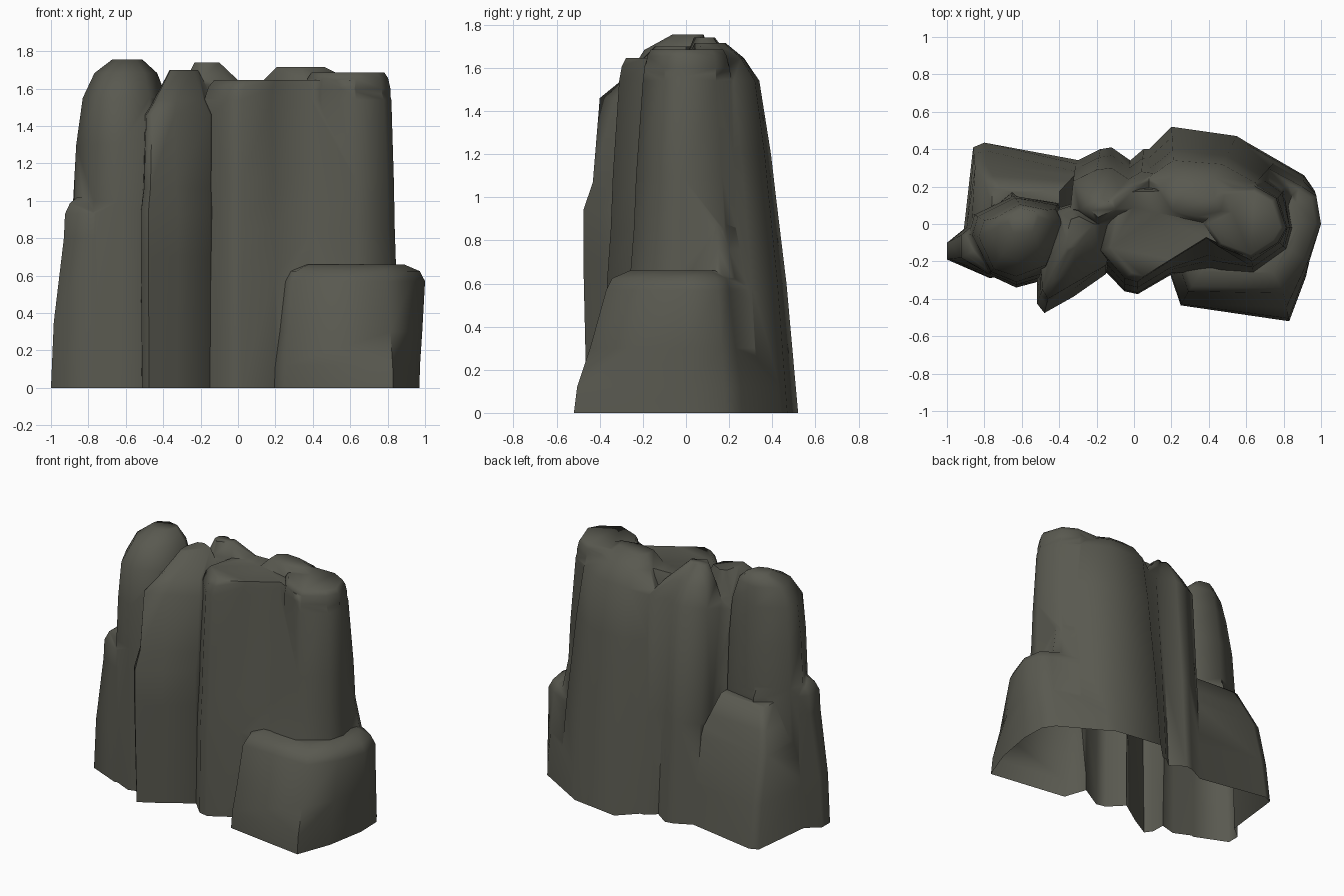
import bpy, bmesh, math
from mathutils import Vector

if "Cube" in bpy.data.objects:
    bpy.data.objects.remove(bpy.data.objects["Cube"])

rock = bpy.data.materials.new("dark_olive_stone")
rock.diffuse_color = (0.10, 0.10, 0.08, 1)
rock.use_nodes = True
rock.node_tree.nodes["Principled BSDF"].inputs["Base Color"].default_value = rock.diffuse_color
made = []


def column(name, base, top, levels, crown, shoulder=(0.65, 0.4)):
    """Loft from base outline to top outline. levels = (z, blend);
    crown = (z, centre x, centre y, scale) and shoulder = (rise, shrink) round off the top."""
    bm = bmesh.new()
    rings = []

    def ring(pts, z):
        rings.append([bm.verts.new((p.x, p.y, z)) for p in pts])

    b = [Vector(p) for p in base]
    t = [Vector(p) for p in top]
    first = [p.lerp(q, levels[0][1]) for p, q in zip(b, t)]
    ring(first, -0.1 - 0.013 * len(made))      # skirt, trimmed off at the ground later
    for z, k in levels:
        pts = [p.lerp(q, k) for p, q in zip(b, t)]
        ring(pts, z)
    cz, cx, cy, sc = crown
    c = Vector((cx, cy))
    z0 = levels[-1][0]
    for rise, shrink in (shoulder, (1, 1)):
        ring([p.lerp(c, (1 - sc) * shrink) for p in pts], z0 + (cz - z0) * rise)
    n = len(b)
    for lo, hi in zip(rings, rings[1:]):
        for i in range(n):
            j = (i + 1) % n
            bm.faces.new((lo[i], lo[j], hi[j], hi[i]))
    bm.faces.new(rings[0])
    bm.faces.new(rings[-1])
    bmesh.ops.recalc_face_normals(bm, faces=bm.faces)
    me = bpy.data.meshes.new(name)
    bm.to_mesh(me)
    bm.free()
    me.materials.append(rock)
    ob = bpy.data.objects.new(name, me)
    bpy.context.collection.objects.link(ob)
    made.append(ob)


# one continuous front wall running from the centre rib into the rounded right pillar
column("centre_and_right_wall",
       [(-.2, -.2), (-.05, -.36), (.02, -.375), (.2, -.27), (.42, -.27), (.64, -.27), (.82, -.14),
        (.85, -.02), (.82, .2), (.66, .32), (.3, .25), (-.1, .2)],
       [(-.18, -.14), (-.05, -.29), (.02, -.31), (.18, -.21), (.39, -.08), (.63, -.2), (.78, -.1),
        (.82, -.02), (.77, .14), (.65, .21), (.3, .2), (-.1, .19)],
       [(0, 0), (.6, .12), (.85, .4), (1.1, .55), (1.54, 1)], (1.645, .35, 0, .9))
# cap that lifts the right pillar above the wall
column("right_pillar_cap",
       [(.815, -.02), (.77, -.1), (.63, -.19), (.45, -.12), (.36, 0), (.43, .2), (.65, .2), (.76, .14)],
       [(.815, -.02), (.77, -.1), (.63, -.19), (.45, -.12), (.36, 0), (.43, .2), (.65, .2), (.76, .14)],
       [(0, 1), (1.6, 1)], (1.685, .59, 0, .86))
# tall left pillar
column("left_pillar",
       [(-.9, -.05), (-.78, -.27), (-.63, -.34), (-.48, -.3), (-.36, 0), (-.4, .12), (-.65, .16), (-.87, .06)],
       [(-.83, -.07), (-.75, -.24), (-.63, -.28), (-.47, -.22), (-.38, 0), (-.42, .08), (-.62, .12), (-.8, .02)],
       [(0, 0), (1.0, .25), (1.3, .5), (1.55, 1)], (1.755, -.585, .06, .36))
# low buttress on the far left
column("left_buttress",
       [(-1, -.1), (-1, -.19), (-.77, -.29), (-.6, -.25), (-.55, .1), (-.64, .19)],
       [(-.925, -.06), (-.925, -.18), (-.77, -.27), (-.6, -.22), (-.56, .08), (-.65, .17)],
       [(0, 0), (.35, .2), (.8, .92), (.93, 1)], (1.02, -.7, -.05, .7))
# projecting front rib
column("front_rib",
       [(-.52, -.28), (-.52, -.43), (-.48, -.48), (-.32, -.39), (-.15, -.27), (-.08, 0), (-.3, .12), (-.42, .08)],
       [(-.5, -.2), (-.49, -.35), (-.46, -.4), (-.34, -.33), (-.15, -.22), (-.08, 0), (-.3, .11), (-.42, .07)],
       [(0, .25), (.7, .05), (.94, .05), (1.07, .6), (1.46, 1)], (1.70, -.29, -.0, .36), (.33, .38))
# broad bulge at the back right
column("back_bulge",
       [(.06, .38), (.2, .52), (.55, .47), (.76, .34), (.78, .05), (.4, -.05), (.05, .1)],
       [(.08, .25), (.21, .34), (.47, .32), (.65, .22), (.72, .05), (.4, -.02), (.08, .05)],
       [(0, 0), (.6, .3), (1.0, .57), (1.2, .7), (1.54, 1)], (1.715, .29, .08, .4), (.6, .45))
# fluted ribs at the back centre
column("back_ribs",
       [(-.31, .335), (-.18, .4), (-.12, .41), (-.02, .34), (.05, .4), (.13, .4), (.15, .1), (-.2, -.05), (-.34, .08)],
       [(-.325, .23), (-.2, .29), (-.12, .3), (-.03, .24), (.04, .28), (.11, .27), (.13, .1), (-.2, -.05), (-.34, .08)],
       [(0, 0), (.7, .4), (1.5, 1)], (1.74, -.19, .07, .28), (.5, .45))
# low block at the back left
column("back_left_block",
       [(-.86, .41), (-.8, .435), (-.29, .34), (-.28, 0), (-.91, -.03)],
       [(-.85, .3), (-.79, .315), (-.3, .28), (-.3, 0), (-.87, -.03)],
       [(0, 0), (.3, .35), (.62, 1)], (.9, -.58, -.02, .65), (.5, .5))
# low block at the front right
column("front_right_block",
       [(.19, -.26), (.25, -.435), (.83, -.52), (.92, -.28), (.97, 0), (.965, .18), (.91, .26), (.6, .44), (.3, 0)],
       [(.24, -.22), (.29, -.36), (.8, -.37), (.93, -.2), (1, 0), (.975, .15), (.9, .2), (.6, .36), (.3, 0)],
       [(0, 0), (.12, .1), (.3, .5), (.57, 1)], (.66, .6, .02, .72), (.6, .25))
# ramp climbing from that block to the back bulge
column("back_right_ramp",
       [(.84, .02), (.91, .2), (.89, .265), (.6, .44), (.5, .1)],
       [(.82, .05), (.86, .16), (.83, .22), (.6, .37), (.5, .1)],
       [(0, 0), (.58, 1)], (.98, .68, .1, .6), (.45, .45))

# fuse everything into one shell
body = made[0]
bpy.context.view_layer.objects.active = body
for part in made[1:]:
    m = body.modifiers.new("fuse", 'BOOLEAN')
    m.operation = 'UNION'
    m.solver = 'EXACT'
    m.object = part
    bpy.ops.object.modifier_apply(modifier=m.name)
for part in made[1:]:
    bpy.data.objects.remove(part, do_unlink=True)
body.name = "rock_outcrop"

# trim at the ground, leaving the underside open
bm = bmesh.new()
bm.from_mesh(body.data)
bmesh.ops.remove_doubles(bm, verts=bm.verts, dist=0.004)
bmesh.ops.bisect_plane(bm, geom=bm.verts[:] + bm.edges[:] + bm.faces[:],
                       plane_co=(0, 0, 0), plane_no=(0, 0, 1), clear_inner=True)
bm.to_mesh(body.data)
bm.free()

bpy.ops.object.select_all(action='DESELECT')
body.select_set(True)
bpy.context.view_layer.objects.active = body
bpy.ops.object.shade_smooth_by_angle(angle=math.radians(70))
